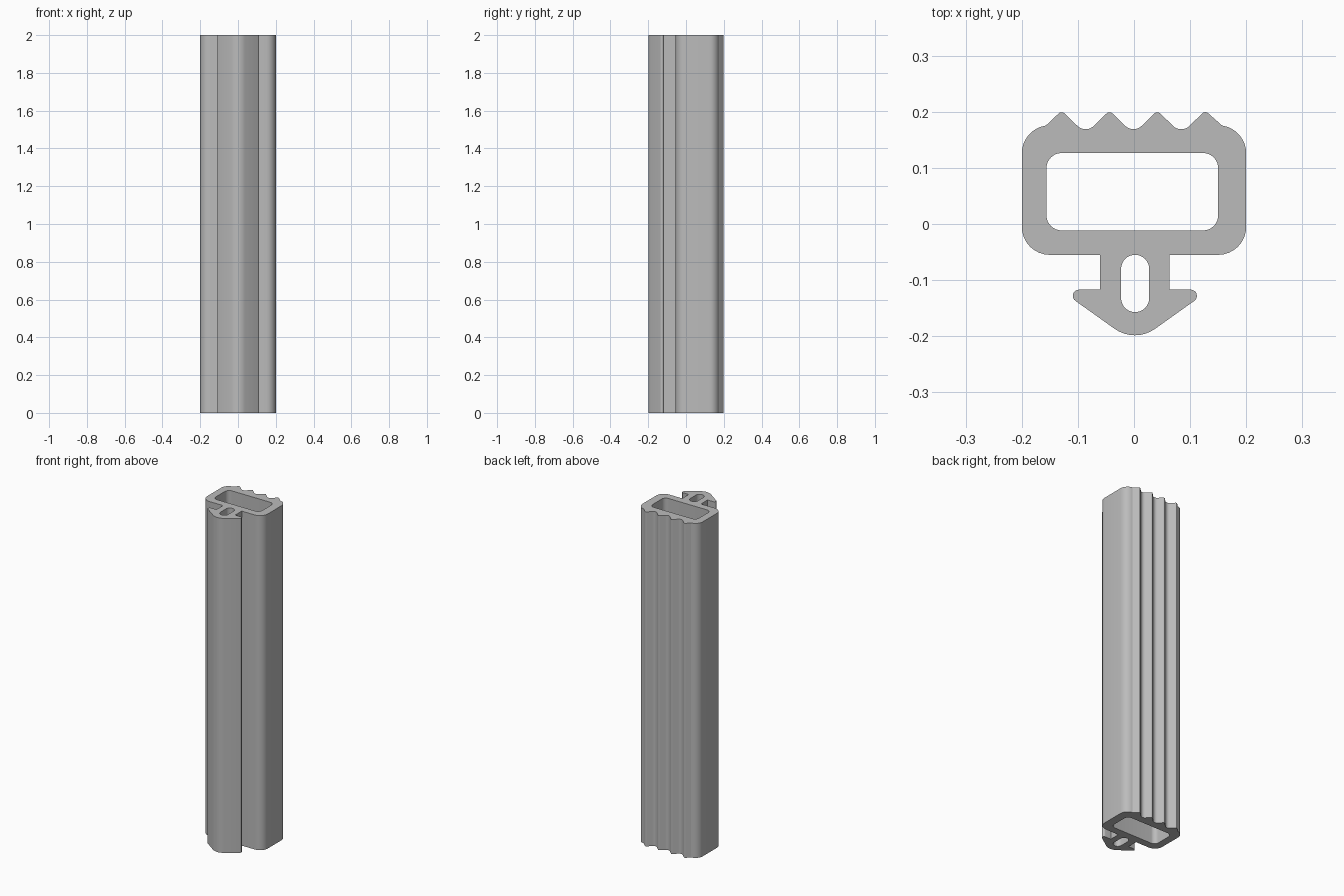
import bpy
import bmesh
import math
from mathutils import Vector

LENGTH = 2.0

cube = bpy.data.objects.get("Cube")
if cube:
    bpy.data.objects.remove(cube, do_unlink=True)

# Single rubber colour
rubber = bpy.data.materials.new("grey rubber")
rubber.use_nodes = True
grey = (0.5, 0.5, 0.5, 1)
rubber.diffuse_color = grey
rubber.node_tree.nodes["Principled BSDF"].inputs["Base Color"].default_value = grey


def fillet(corners, steps=8):
    """Round each (x, y, radius) corner of a closed outline."""
    points = []
    for i, (x, y, r) in enumerate(corners):
        p = Vector((x, y))
        if r == 0:
            points.append(p)
            continue
        a = (Vector(corners[i - 1][:2]) - p).normalized()
        b = (Vector(corners[(i + 1) % len(corners)][:2]) - p).normalized()
        half = a.angle(b) / 2
        centre = p + (a + b).normalized() * (r / math.sin(half))
        start = p + a * (r / math.tan(half)) - centre
        end = p + b * (r / math.tan(half)) - centre
        sweep = start.angle(end)
        for k in range(steps + 1):
            t = k / steps
            v = start * math.sin((1 - t) * sweep) + end * math.sin(t * sweep)
            points.append(centre + v / math.sin(sweep))
    return points


def rounded_box(x0, x1, y0, y1, r):
    return fillet([(x0, y0, r), (x1, y0, r), (x1, y1, r), (x0, y1, r)])


# Outer outline: arrow-shaped clip, stem and right half of the tube
cx = 0.0015
right = [(0.062, -0.117, 0), (0.062, -0.055, 0), (0.2, -0.055, 0.05),
         (0.2, 0.167, 0.05), (0.157, 0.1755, 0)]
clip = [(0.134, -0.117, 0.011)]
outline = [(cx, -0.2125, 0.062)]
outline += [(x + cx, y, r) for x, y, r in clip]
outline += [(x + (cx if x < 0.1 else 0), y, r) for x, y, r in right]

# Ridged back: four rounded teeth with hollows between them
pitch = 0.0852
for i in range(7):
    x = (3 - i) * pitch / 2 - 0.001
    outline.append((x, 0.2022, 0.008) if i % 2 == 0 else (x, 0.1605, 0.021))

# Left half mirrors the right
outline += [(-x + (cx if x < 0.1 else 0), y, r) for x, y, r in reversed(right)]
outline += [(-x + cx, y, r) for x, y, r in clip]

# Tube cavity and slot through the clip
loops = [fillet(outline),
         rounded_box(-0.156, 0.15, -0.0115, 0.1265, 0.027),
         rounded_box(-0.023, 0.027, -0.157, -0.055, 0.0248)]

# Fill the section and extrude it
bm = bmesh.new()
edges = []
for loop in loops:
    verts = [bm.verts.new((p.x, p.y, 0)) for p in loop]
    edges += [bm.edges.new((v, verts[i - 1])) for i, v in enumerate(verts)]
bmesh.ops.triangle_fill(bm, edges=edges, use_beauty=True, normal=(0, 0, 1))
result = bmesh.ops.extrude_face_region(bm, geom=bm.faces[:], use_keep_orig=True)
top = [v for v in result["geom"] if isinstance(v, bmesh.types.BMVert)]
bmesh.ops.translate(bm, verts=top, vec=(0, 0, LENGTH))
bmesh.ops.recalc_face_normals(bm, faces=bm.faces[:])

mesh = bpy.data.meshes.new("seal_strip")
bm.to_mesh(mesh)
bm.free()
mesh.materials.append(rubber)
strip = bpy.data.objects.new("seal_strip", mesh)
bpy.context.collection.objects.link(strip)

# Smooth fillets, crisp edges
bpy.ops.object.select_all(action="DESELECT")
strip.select_set(True)
bpy.context.view_layer.objects.active = strip
bpy.ops.object.shade_smooth_by_angle(angle=math.radians(30))
